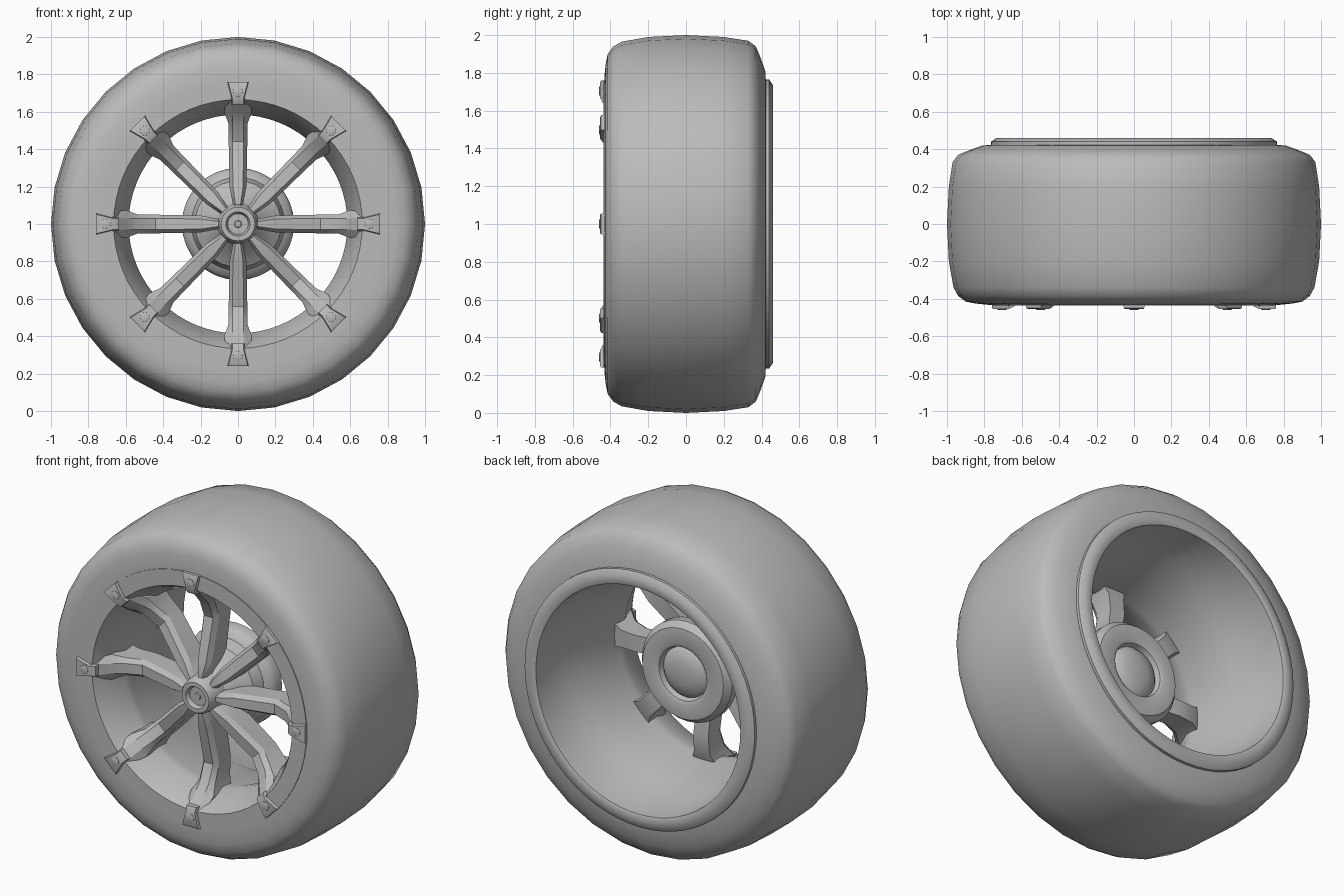
import bpy, bmesh
from math import sin, cos, pi, radians
from mathutils import Matrix, Vector

cube = bpy.data.objects.get("Cube")
if cube:
    bpy.data.objects.remove(cube, do_unlink=True)

grey = bpy.data.materials.new("plain_grey")
grey.use_nodes = True
grey.diffuse_color = (0.5, 0.5, 0.5, 1)
grey.node_tree.nodes["Principled BSDF"].inputs["Base Color"].default_value = (0.5, 0.5, 0.5, 1)

AXLE = Vector((0, 0, 1))


def finish(name, bm, angle=35):
    """Turn a bmesh into a smooth shaded object with sharp edges kept."""
    bmesh.ops.recalc_face_normals(bm, faces=bm.faces)
    mesh = bpy.data.meshes.new(name)
    bm.to_mesh(mesh)
    bm.free()
    mesh.materials.append(grey)
    obj = bpy.data.objects.new(name, mesh)
    bpy.context.collection.objects.link(obj)
    bpy.ops.object.select_all(action="DESELECT")
    obj.select_set(True)
    bpy.context.view_layer.objects.active = obj
    bpy.ops.object.shade_smooth_by_angle(angle=radians(angle))
    return obj


def lathe(name, profile, steps=32, closed=True, centre=AXLE, angle=35):
    """Spin a (radius, y) profile round the axle."""
    bm = bmesh.new()
    verts = [bm.verts.new((r, y, 0)) for r, y in profile]
    pairs = list(zip(verts, verts[1:]))
    if closed:
        pairs.append((verts[-1], verts[0]))
    edges = [bm.edges.new(p) for p in pairs]
    bmesh.ops.spin(bm, geom=verts + edges, cent=(0, 0, 0), axis=(0, 1, 0),
                   angle=2 * pi, steps=steps, use_duplicate=False)
    bmesh.ops.remove_doubles(bm, verts=bm.verts, dist=0.0005)
    bmesh.ops.translate(bm, verts=bm.verts, vec=centre)
    return finish(name, bm, angle)


def loft(bm, sections, turn):
    """Skin four-cornered sections (radius, front y, back y, front half, back half)."""
    rings = []
    for r, front, back, wf, wb in sections:
        corners = [(-wf, front), (wf, front), (wb, front + 0.03), (wb, back),
                   (-wb, back), (-wb, front + 0.03)]
        rings.append([bm.verts.new(turn @ Vector((x, y, r))) for x, y in corners])
    for a, b in zip(rings, rings[1:]):
        for i in range(len(a)):
            j = (i + 1) % len(a)
            bm.faces.new((a[i], a[j], b[j], b[i]))
    bm.faces.new(rings[0])
    bm.faces.new(rings[-1])


# Tyre
lathe("tyre", [(0.72, -0.43), (0.78, -0.432), (0.85, -0.425), (0.90, -0.415),
               (0.94, -0.385), (0.965, -0.34), (0.99, -0.2), (1.0, 0), (0.99, 0.2),
               (0.97, 0.33), (0.94, 0.37), (0.88, 0.395), (0.81, 0.42), (0.72, 0.425)],
      angle=60)

# Rim barrel with flat front face and raised rear lip
lathe("rim", [(0.76, -0.38), (0.76, -0.436), (0.665, -0.436), (0.645, -0.40),
              (0.585, -0.25), (0.585, -0.20), (0.61, -0.08), (0.63, 0.12),
              (0.665, 0.20), (0.68, 0.455), (0.69, 0.46), (0.735, 0.46),
              (0.765, 0.44), (0.765, 0.38)], steps=64)

# Hub with stepped front dome and hollow rear face
lathe("hub", [(0, -0.30), (0.10, -0.30), (0.13, -0.27), (0.17, -0.22), (0.23, -0.18),
              (0.25, -0.11), (0.285, -0.09), (0.30, -0.06), (0.30, -0.01),
              (0.27, 0.03), (0.18, 0.04), (0.16, 0.03), (0.15, 0.0),
              (0.13, 0.02), (0.07, 0.035), (0, 0.04)], closed=False)

# Centre cap
lathe("centre_cap", [(0, -0.385), (0.017, -0.385), (0.02, -0.38), (0.055, -0.38),
                     (0.065, -0.405), (0.09, -0.405), (0.10, -0.39), (0.115, -0.28),
                     (0, -0.28)], closed=False)

# Eight spokes, each with a bolted end plate on the rim
spokes, plates = bmesh.new(), bmesh.new()
for k in range(8):
    turn = Matrix.Translation(AXLE) @ Matrix.Rotation(k * pi / 4, 4, "Y")
    loft(spokes, [(0.08, -0.36, -0.24, 0.012, 0.022), (0.12, -0.36, -0.22, 0.015, 0.03),
                  (0.20, -0.34, -0.18, 0.027, 0.045), (0.44, -0.28, -0.14, 0.03, 0.05),
                  (0.54, -0.32, -0.15, 0.03, 0.052), (0.60, -0.37, -0.17, 0.03, 0.075),
                  (0.67, -0.442, -0.20, 0.035, 0.06)], turn)
    loft(plates, [(0.64, -0.44, -0.39, 0.03, 0.035), (0.67, -0.455, -0.40, 0.03, 0.036),
                  (0.75, -0.455, -0.40, 0.05, 0.056), (0.76, -0.45, -0.40, 0.054, 0.06)], turn)
    bolt_centre = AXLE + Vector((sin(k * pi / 4), 0, cos(k * pi / 4))) * 0.705
    lathe(f"bolt_{k + 1}", [(0, -0.46), (0.018, -0.46), (0.026, -0.457), (0.03, -0.44),
                            (0, -0.44)], steps=12, closed=False, centre=bolt_centre)
finish("spokes", spokes, 30)
finish("spoke_plates", plates, 30)
